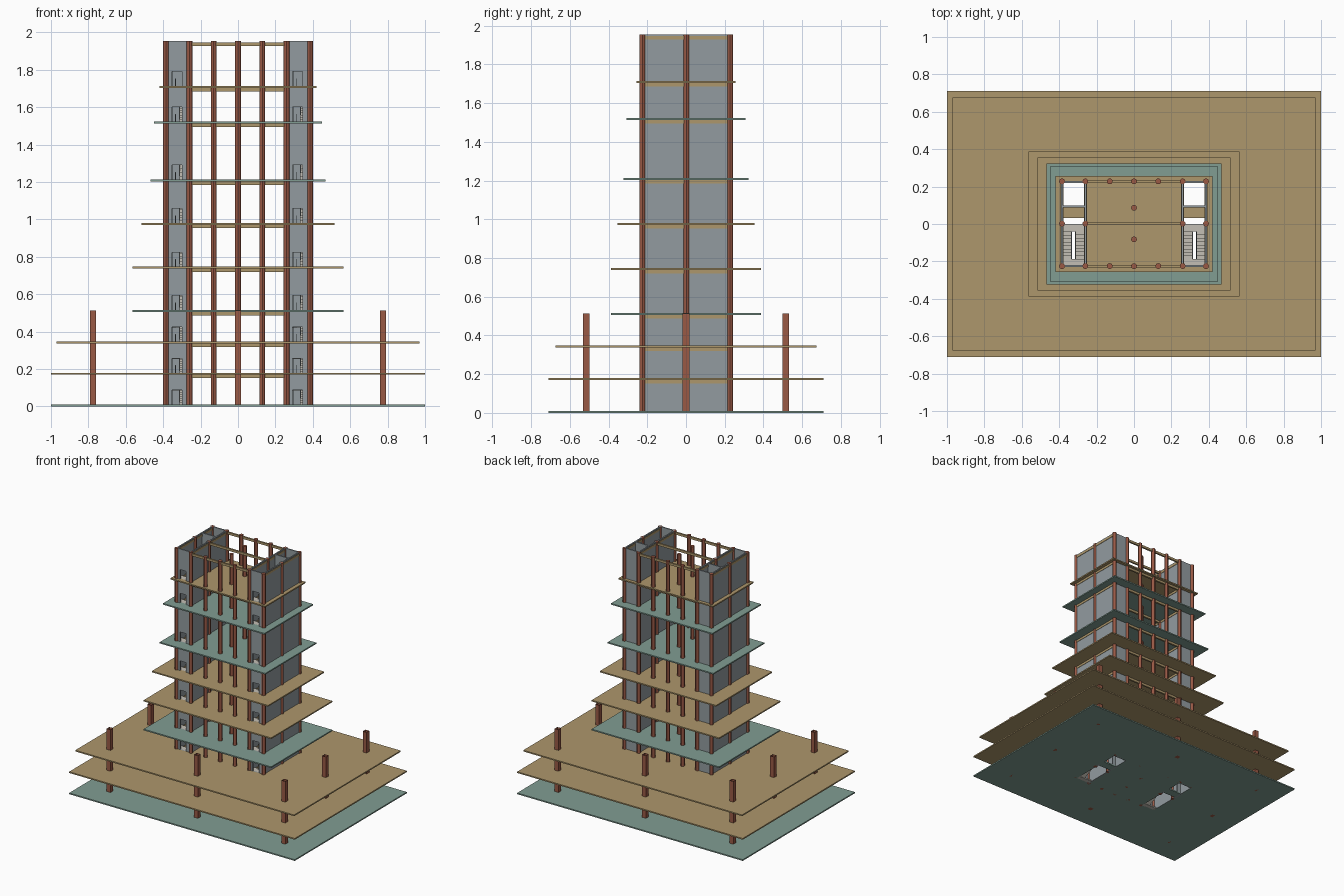
import bpy, bmesh

if "Cube" in bpy.data.objects:
    bpy.data.objects.remove(bpy.data.objects["Cube"])

def mat(name, r, g, b):
    m = bpy.data.materials.new(name)
    m.diffuse_color = (r, g, b, 1)
    m.use_nodes = True
    m.node_tree.nodes["Principled BSDF"].inputs["Base Color"].default_value = m.diffuse_color
    return m

TEAL = mat("teal", 0.22, 0.34, 0.29)
TAN = mat("tan", 0.42, 0.31, 0.15)
RED = mat("brick_red", 0.32, 0.10, 0.06)
GREY = mat("wall_grey", 0.29, 0.33, 0.35)
STAIR = mat("stair_stone", 0.55, 0.52, 0.46)

def finish(name, bm, m):
    bmesh.ops.recalc_face_normals(bm, faces=bm.faces)
    me = bpy.data.meshes.new(name)
    bm.to_mesh(me)
    bm.free()
    me.materials.append(m)
    ob = bpy.data.objects.new(name, me)
    bpy.context.collection.objects.link(ob)
    return ob

def add_box(bm, x0, x1, y0, y1, z0, z1):
    vs = bmesh.ops.create_cube(bm, size=1)["verts"]
    for v in vs:
        v.co.x = x1 if v.co.x > 0 else x0
        v.co.y = y1 if v.co.y > 0 else y0
        v.co.z = z1 if v.co.z > 0 else z0

def add_profile(bm, pts, x0, x1):
    # y-z outline extruded along x
    f = bm.faces.new([bm.verts.new((x0, y, z)) for y, z in pts])
    r = bmesh.ops.extrude_face_region(bm, geom=[f])
    for v in r["geom"]:
        if isinstance(v, bmesh.types.BMVert):
            v.co.x = x1

# level height, half width, half depth, colour
FLOORS = [(0.005, 1.0, 0.71, TEAL), (0.175, 1.0, 0.71, TAN), (0.342, 0.97, 0.675, TAN),
          (0.51, 0.565, 0.388, TEAL), (0.742, 0.565, 0.388, TAN), (0.976, 0.515, 0.355, TAN),
          (1.208, 0.468, 0.323, TEAL), (1.518, 0.45, 0.308, TEAL), (1.708, 0.42, 0.256, TAN)]
TOP = 1.955
T = 0.005            # half slab thickness
CX = (-0.3225, 0.3225)  # centres of the two service cores
CW = 0.058           # half width inside a core

# floor slabs with stair and lift openings
for i, (z, hx, hy, m) in enumerate(FLOORS):
    bm = bmesh.new()
    xs = [-hx, CX[0] - CW, CX[0] + CW, CX[1] - CW, CX[1] + CW, hx]
    ys = [-hy, -0.218, 0.032, 0.1, 0.218, hy]
    grid = [[bm.verts.new((x, y, z - T)) for y in ys] for x in xs]
    for a in range(5):
        for b in range(5):
            if a in (1, 3) and b in (1, 3):
                continue
            bm.faces.new((grid[a][b], grid[a + 1][b], grid[a + 1][b + 1], grid[a][b + 1]))
    r = bmesh.ops.extrude_face_region(bm, geom=bm.faces[:])
    for v in r["geom"]:
        if isinstance(v, bmesh.types.BMVert):
            v.co.z = z + T
    finish(f"floor_slab_{i}", bm, m)

# round tower columns
spots = [(x, y) for x in (-0.385, -0.26, -0.13, 0, 0.13, 0.26, 0.385) for y in (-0.225, 0.228)]
spots += [(x, 0.002) for x in (-0.385, -0.26, 0.26, 0.385)] + [(0, -0.082), (0, 0.086)]
for i, (x, y) in enumerate(spots):
    bpy.ops.mesh.primitive_cylinder_add(vertices=12, radius=0.0155, depth=TOP, location=(x, y, TOP / 2))
    ob = bpy.context.object
    ob.name = f"tower_column_{i}"
    ob.data.materials.append(RED)
    bpy.ops.object.shade_smooth_by_angle()

# square open-topped columns around the podium
bm = bmesh.new()
for x in (-0.775, 0, 0.775):
    for y in (-0.515, 0, 0.515):
        if x or y:
            add_box(bm, x - 0.017, x + 0.017, y - 0.017, y + 0.017, 0, 0.513)
bm.normal_update()
bmesh.ops.delete(bm, geom=[f for f in bm.faces if f.normal.z > 0.5], context="FACES")
finish("podium_columns", bm, RED)

# beams under every floor and at the roof
bm = bmesh.new()
for z in [f[0] - T for f in FLOORS[1:]] + [1.946]:
    for y in (-0.225, 0.002, 0.228):
        add_box(bm, -0.26, 0.26, y - 0.007, y + 0.007, z - 0.018, z)
    for x in (-0.385, -0.26, 0.26, 0.385):
        add_box(bm, x - 0.008, x + 0.008, -0.225, 0.225, z - 0.018, z)
finish("beams", bm, TAN)

def door_wall(bm, x0, x1, y0, y1, d0, d1, h):
    # wall with one door at each level
    add_box(bm, x0, d0, y0, y1, 0, TOP)
    add_box(bm, d1, x1, y0, y1, 0, TOP)
    tops = [f[0] + T for f in FLOORS]
    for a, b in zip(tops, tops[1:] + [TOP]):
        add_box(bm, d0, d1, y0, y1, a + h, b)

# core walls: sides, back, front with doors, lift front with doors
for n, c in zip(("left", "right"), CX):
    bm = bmesh.new()
    for s in (-1, 1):
        x = c + s * 0.0625
        add_box(bm, x - 0.005, x + 0.005, -0.228, 0.228, 0, TOP)
    add_box(bm, c - CW, c + CW, 0.22, 0.23, 0, TOP)
    door_wall(bm, c - CW, c + CW, -0.23, -0.22, c - 0.031, c + 0.023, 0.077)
    door_wall(bm, c - CW, c + CW, 0.089, 0.099, c - 0.027, c + 0.027, 0.077)
    finish(f"{n}_core_walls", bm, GREY)

# dog-leg stairs: front landing at the floor, rear landing halfway up
def flight(bm, x0, x1, ya, yb, z0, z1, n=8):
    dy, dz = (yb - ya) / n, (z1 - z0) / n
    pts = [(ya, z0)]
    for k in range(n):
        pts += [(ya + k * dy, z0 + (k + 1) * dz), (ya + (k + 1) * dy, z0 + (k + 1) * dz)]
    pts += [(yb, z1 - dz - 0.008), (ya, z0 - 0.008)]
    add_profile(bm, pts, x0, x1)

def rail(bm, x, ya, yb, z0, z1):
    for k in range(9):
        t = k / 8
        y, z = ya + (yb - ya) * t, z0 + (z1 - z0) * t
        add_box(bm, x - 0.001, x + 0.001, y - 0.001, y + 0.001, z, z + 0.036)
    add_profile(bm, [(ya, z0 + 0.036), (yb, z1 + 0.036), (yb, z1 + 0.041), (ya, z0 + 0.041)], x - 0.002, x + 0.002)

F, R = -0.188, -0.04
levels = [f[0] + T for f in FLOORS]
for n, c in zip(("left", "right"), CX):
    bm, rb = bmesh.new(), bmesh.new()
    for z in levels:
        add_box(bm, c - CW, c + CW, -0.222, F, z - 0.01, z)
    for a, b in zip(levels, levels[1:]):
        mid = (a + b) / 2
        flight(bm, c + 0.008, c + CW, F, R, a, mid)
        flight(bm, c - CW, c - 0.008, R, F, mid, b)
        add_box(bm, c - CW, c + CW, R, 0.0, mid - 0.01, mid)
        rail(rb, c + 0.011, F, R, a, mid)
        rail(rb, c - 0.011, R, F, mid, b)
    finish(f"{n}_stairs", bm, STAIR)
    finish(f"{n}_stair_rails", rb, GREY)
